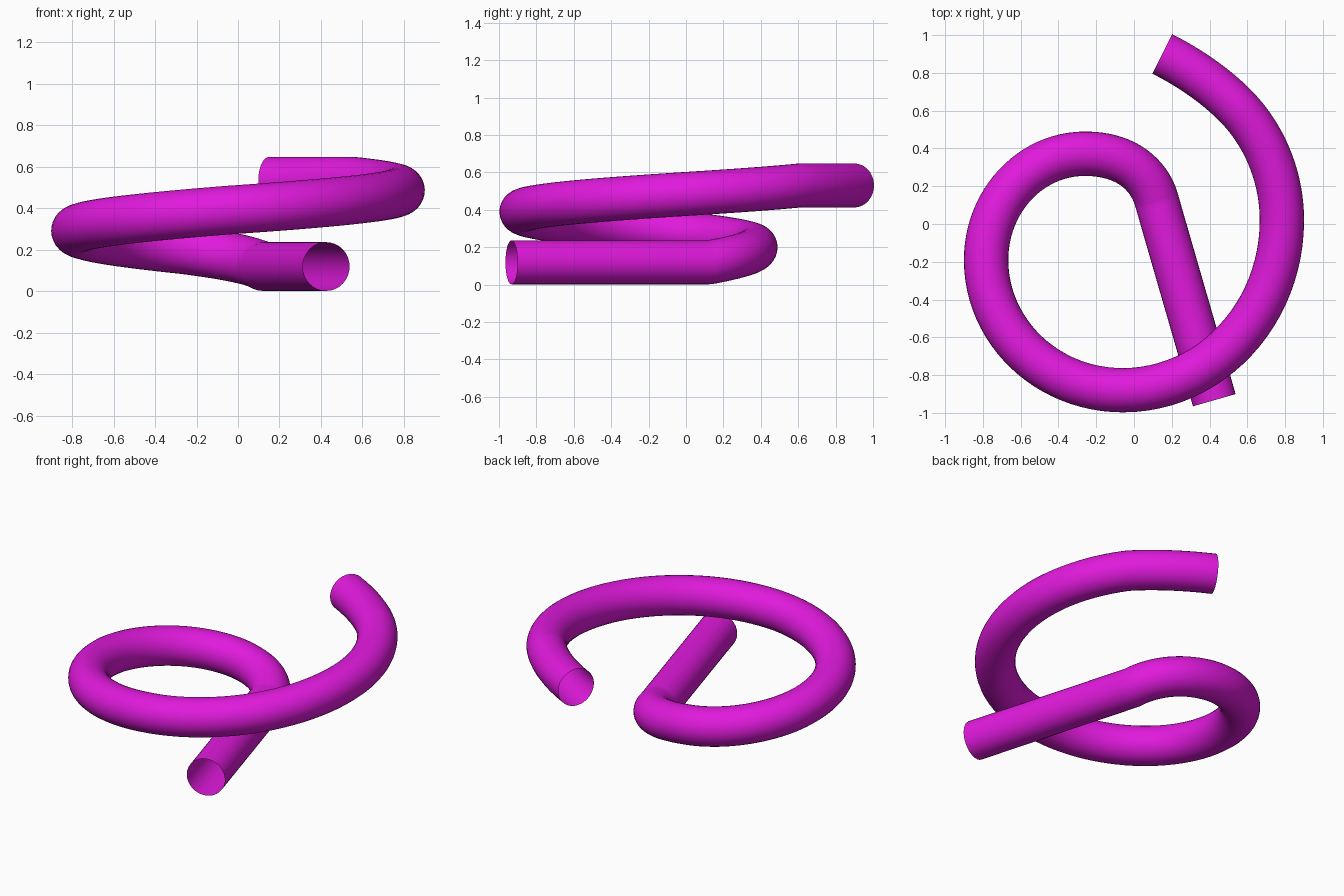
import bpy
from mathutils import Vector

if "Cube" in bpy.data.objects:
    bpy.data.objects.remove(bpy.data.objects["Cube"])

RADIUS = 0.1175

# Centre line: position, unit-ish plan direction, handle length before, handle length after
PATH = [
    ((0.425, -0.933, 0.119), (-0.275, 0.961), 0.30, 0.30),
    ((0.120, 0.125, 0.119), (-0.275, 0.961), 0.30, 0.15),
    ((-0.260, 0.372, 0.200), (-1, 0), 0.21, 0.289),
    ((-0.783, -0.190, 0.292), (0, -1), 0.310, 0.381),
    ((-0.060, -0.880, 0.390), (1, 0), 0.399, 0.466),
    ((0.783, 0.020, 0.486), (0, 1), 0.497, 0.23),
    ((0.555, 0.607, 0.530), (-0.68, 0.73), 0.20, 0.16),
    ((0.150, 0.900, 0.530), (-0.894, 0.447), 0.16, 0.16),
]

# Open tube swept along the coil
curve = bpy.data.curves.new("coiled_tube", 'CURVE')
curve.dimensions = '3D'
curve.resolution_u = 24
curve.bevel_depth = RADIUS
curve.bevel_resolution = 14
curve.use_fill_caps = False
spline = curve.splines.new('BEZIER')
spline.bezier_points.add(len(PATH) - 1)
for i, (co, d, before, after) in enumerate(PATH):
    bp = spline.bezier_points[i]
    z = co[2]
    z_prev = PATH[max(i - 1, 0)][0][2]
    z_next = PATH[min(i + 1, len(PATH) - 1)][0][2]
    bp.handle_left_type = bp.handle_right_type = 'FREE'
    bp.co = co
    bp.handle_left = Vector((co[0] - d[0] * before, co[1] - d[1] * before, z - (z - z_prev) / 3))
    bp.handle_right = Vector((co[0] + d[0] * after, co[1] + d[1] * after, z + (z_next - z) / 3))

tube = bpy.data.objects.new("coiled_tube", curve)
bpy.context.collection.objects.link(tube)
bpy.context.view_layer.objects.active = tube
tube.select_set(True)
bpy.ops.object.convert(target='MESH')
tube = bpy.context.object
bpy.ops.object.shade_smooth()

# Magenta surface
mat = bpy.data.materials.new("magenta")
mat.diffuse_color = (0.75, 0.01, 0.72, 1)
mat.use_nodes = True
mat.node_tree.nodes["Principled BSDF"].inputs["Base Color"].default_value = mat.diffuse_color
tube.data.materials.clear()
tube.data.materials.append(mat)
